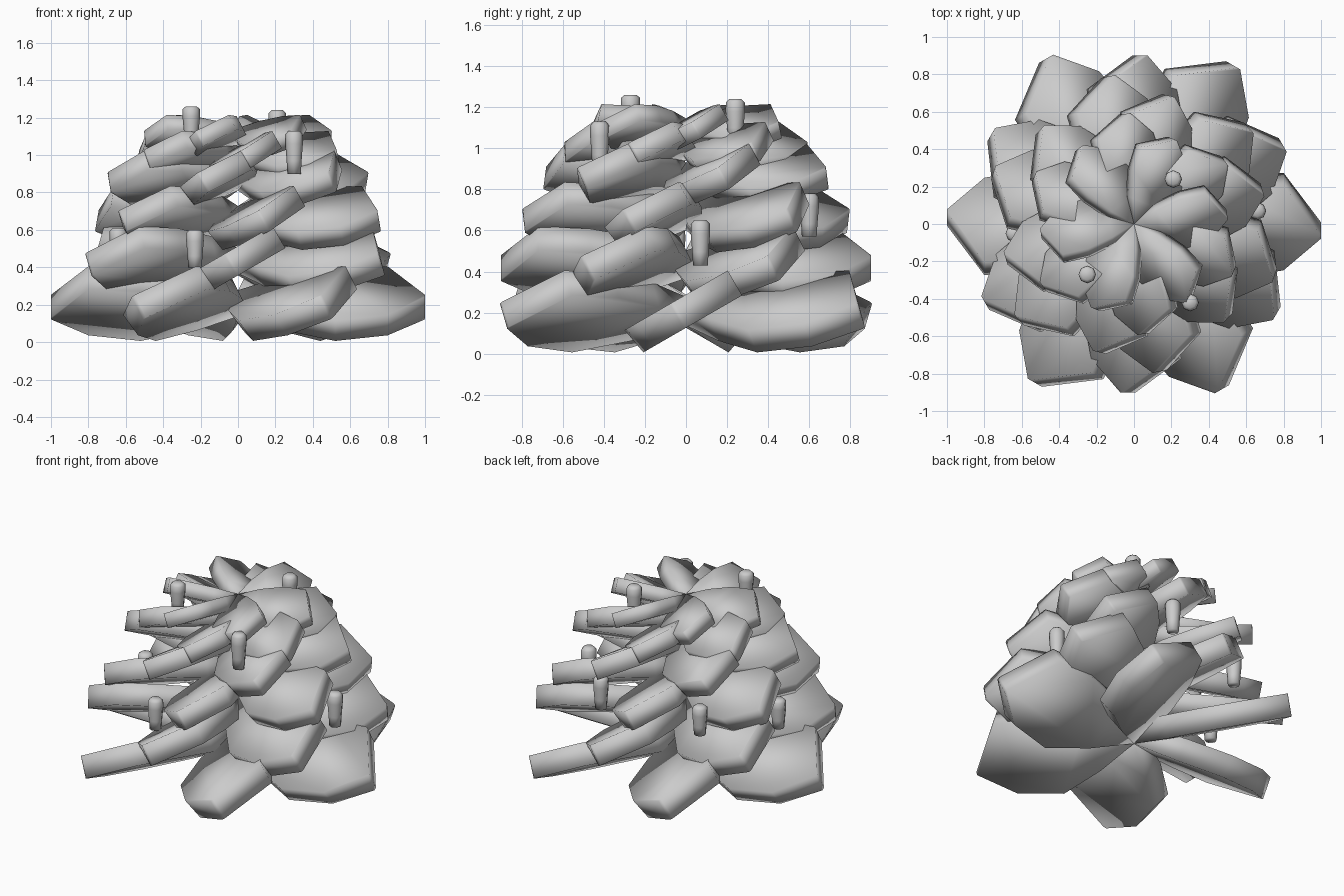
import bpy, bmesh
from math import sin, cos, radians, pi
from mathutils import Matrix, Vector

if "Cube" in bpy.data.objects:
    bpy.data.objects.remove(bpy.data.objects["Cube"])

TWIST = radians(30)

# petal outline: radius, low edge, high edge (unit petal); constant half thickness
SECTIONS = [(0.25, -0.17, 0.16), (0.52, -0.28, 0.25), (0.80, -0.22, 0.275), (1.0, -0.05, -0.03)]
HALF = 0.07


def finish(name, bm):
    bmesh.ops.recalc_face_normals(bm, faces=bm.faces[:])
    me = bpy.data.meshes.new(name)
    bm.to_mesh(me)
    bm.free()
    ob = bpy.data.objects.new(name, me)
    bpy.context.collection.objects.link(ob)
    for p in me.polygons:
        p.use_smooth = True
    return ob


def petal(name, angle, reach, width, thick, z):
    # thick blade, pitched like a propeller and set around the axis
    bm = bmesh.new()
    place = (Matrix.Translation((0, 0, z)) @ Matrix.Rotation(radians(angle), 4, 'Z')
             @ Matrix.Rotation(TWIST, 4, 'X'))
    h = HALF * thick
    for s in (-1, 1):
        # root edge stands upright on the axis
        bm.verts.new(place @ Vector((0, s * h * sin(TWIST), s * h * cos(TWIST))))
        for r, low, high in SECTIONS:
            flare = 0.025 if (s > 0 and r < 0.9) else 0.0
            for a in (low - flare, high):
                bm.verts.new(place @ Vector((r * reach, a * width, s * h)))
    bmesh.ops.convex_hull(bm, input=bm.verts[:])
    loose = [v for v in bm.verts if not v.link_faces]
    bmesh.ops.delete(bm, geom=loose, context='VERTS')
    bmesh.ops.dissolve_limit(bm, angle_limit=radians(1), verts=bm.verts[:], edges=bm.edges[:])
    finish(name, bm)


def pod(name, x, y, z0, z1):
    # small hanging cone with rounded shoulder
    bm = bmesh.new()
    n, rings = 8, []
    for f, r in ((0, 0.036), (0.3, 0.04), (0.7, 0.047), (0.92, 0.046), (1.0, 0.03)):
        rings.append([bm.verts.new((x + r * cos(2 * pi * i / n), y + r * sin(2 * pi * i / n),
                                    z0 + f * (z1 - z0))) for i in range(n)])
    for a, b in zip(rings, rings[1:]):
        for i in range(n):
            bm.faces.new((a[i], a[(i + 1) % n], b[(i + 1) % n], b[i]))
    bm.faces.new(rings[0])
    bm.faces.new(rings[-1])
    finish(name, bm)


# tiers of six boughs: start angle, reach, width scale, thickness scale, height
TIERS = [(0, 1.0, 1.0, 1.0, 0.207), (30, 0.9, 0.92, 0.97, 0.435),
         (42, 0.80, 0.84, 0.9, 0.665), (17, 0.71, 0.74, 0.85, 0.87),
         (37, 0.59, 0.64, 0.75, 0.995), (8, 0.50, 0.55, 0.65, 1.10)]
for k, (start, reach, width, thick, z) in enumerate(TIERS):
    for i in range(6):
        petal(f"bough_tier{k + 1}_{i + 1}", start + 60 * i, reach, width, thick, z)

# hanging cones
PODS = [(-0.25, -0.27, 1.08, 1.26), (0.30, -0.42, 0.90, 1.13), (0.21, 0.24, 1.04, 1.24),
        (-0.23, -0.53, 0.40, 0.60), (0.66, 0.07, 0.43, 0.65), (0.20, 0.60, 0.57, 0.78),
        (-0.64, -0.05, 0.42, 0.61), (-0.41, 0.44, 0.50, 0.69)]
for i, p in enumerate(PODS):
    pod(f"cone_{i + 1}", *p)
